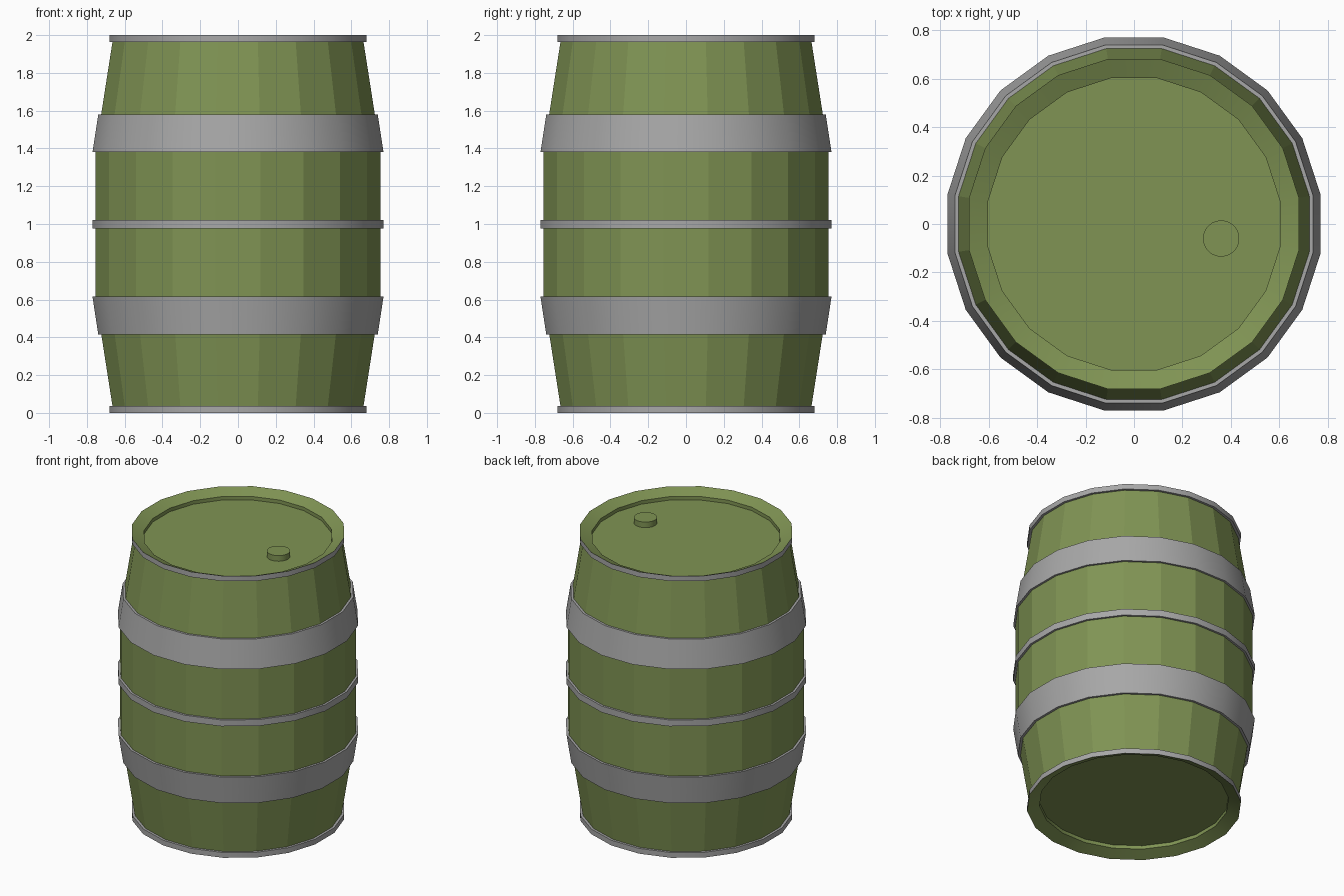
import bpy
import math

SIDES = 20

cube = bpy.data.objects.get("Cube")
if cube:
    bpy.data.objects.remove(cube, do_unlink=True)


def make_material(name, rgb):
    mat = bpy.data.materials.new(name)
    mat.use_nodes = True
    color = (*rgb, 1.0)
    mat.diffuse_color = color
    mat.node_tree.nodes["Principled BSDF"].inputs["Base Color"].default_value = color
    return mat


green = make_material("olive green", (0.215, 0.295, 0.088))
grey = make_material("steel grey", (0.39, 0.39, 0.39))


def lathe(name, profile, materials, sides=SIDES, closed=False, center=(0, 0), is_grey=None, is_smooth=None):
    """Revolve (radius, height) points; open profiles get a flat cap at each end."""
    count = len(profile)
    verts, faces, segments = [], [], []
    for r, z in profile:
        for k in range(sides):
            a = 2 * math.pi * (k + 0.5) / sides
            verts.append((center[0] + r * math.cos(a), center[1] + r * math.sin(a), z))
    for i in range(count if closed else count - 1):
        j = (i + 1) % count
        for k in range(sides):
            n = (k + 1) % sides
            faces.append((i * sides + k, i * sides + n, j * sides + n, j * sides + k))
            segments.append((profile[i], profile[j]))
    if not closed:
        faces.append(tuple(reversed(range(sides))))
        faces.append(tuple(range((count - 1) * sides, count * sides)))
        segments += [None, None]
    mesh = bpy.data.meshes.new(name)
    mesh.from_pydata(verts, [], faces)
    for mat in materials:
        mesh.materials.append(mat)
    obj = bpy.data.objects.new(name, mesh)
    bpy.context.collection.objects.link(obj)
    # Smooth shading with sharp edges kept
    bpy.ops.object.select_all(action="DESELECT")
    obj.select_set(True)
    bpy.context.view_layer.objects.active = obj
    bpy.ops.object.shade_smooth_by_angle(angle=math.radians(25))
    for poly, seg in zip(mesh.polygons, segments):
        if seg and is_grey and is_grey(*seg):
            poly.material_index = 1
        if seg and is_smooth and not is_smooth(*seg):
            poly.use_smooth = False
    return obj


# Barrel body: recessed end, sloped rim, end lip and tapered wall, mirrored to the top
lower = [(0.61, 0.06), (0.61, 0.035), (0.69, 0.0), (0.69, 0.037), (0.673, 0.037), (0.765, 0.62)]
upper = [(r, 2 - z) for r, z in reversed(lower)]


def on_lip(a, b):
    return min(a[0], b[0]) > 0.67 and abs(a[1] - b[1]) < 0.1


def not_wall(a, b):
    return abs(a[1] - b[1]) < 0.1


lathe("barrel_body", lower + upper, [green, grey], is_grey=on_lip, is_smooth=not_wall)


# Hoops: closed bands that follow the wall
def hoop(name, bottom, top, r_bottom, r_top, depth=0.03):
    ring = [(r_bottom, bottom), (r_top, top), (r_top - depth, top), (r_bottom - depth, bottom)]
    lathe(name, ring, [grey], closed=True)


hoop("lower_hoop", 0.415, 0.615, 0.749, 0.78)
hoop("middle_hoop", 0.975, 1.02, 0.78, 0.78)
hoop("upper_hoop", 1.38, 1.58, 0.78, 0.749)

# Filler plug on the lid
lathe("lid_plug", [(0.075, 1.935), (0.075, 1.98)], [green], sides=32, center=(0.36, -0.06))
